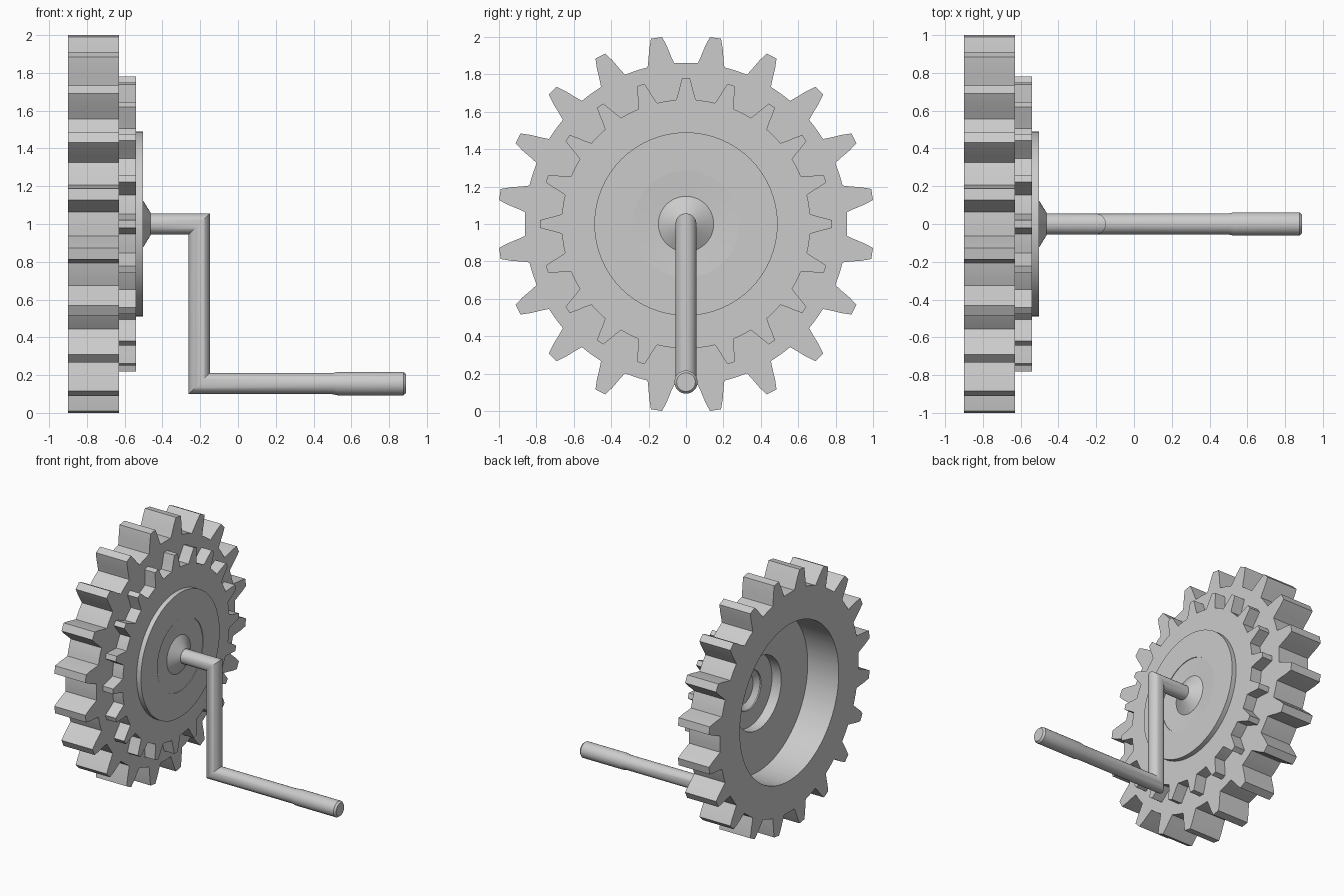
import bpy, bmesh
from math import sin, cos, pi, radians

if "Cube" in bpy.data.objects:
    bpy.data.objects.remove(bpy.data.objects["Cube"])

CZ = 1.0  # height of the gear axis


def finish(bm, name):
    bmesh.ops.remove_doubles(bm, verts=bm.verts, dist=1e-5)
    bmesh.ops.recalc_face_normals(bm, faces=bm.faces)
    mesh = bpy.data.meshes.new(name)
    bm.to_mesh(mesh)
    bm.free()
    ob = bpy.data.objects.new(name, mesh)
    bpy.context.collection.objects.link(ob)
    bpy.context.view_layer.objects.active = ob
    ob.select_set(True)
    bpy.ops.object.shade_smooth_by_angle(angle=radians(25))
    ob.select_set(False)
    return ob


def skin(bm, rings, close=False):
    """Join a list of equal-length closed rings with quads."""
    n = len(rings[0])
    last = len(rings) if close else len(rings) - 1
    for i in range(last):
        a, b = rings[i], rings[(i + 1) % len(rings)]
        for j in range(n):
            k = (j + 1) % n
            bm.faces.new((a[j], a[k], b[k], b[j]))


def gear(name, x0, x1, hole, tooth, phase, teeth=20):
    """Toothed ring; tooth = (radius, half width) pairs from root to tip."""
    pitch = 2 * pi / teeth
    outline = []
    for t in range(teeth):
        mid = t * pitch + phase
        flank = [(r, w / r) for r, w in tooth]
        outline += [(mid - a, r) for r, a in flank]
        outline += [(mid + a, r) for r, a in reversed(flank)]
        root, a0 = flank[0]
        gap = pitch - 2 * a0
        outline += [(mid + a0 + gap * f, root) for f in (0.33, 0.67)]
    bm = bmesh.new()

    def ring(x, inner):
        return [bm.verts.new((x, (hole if inner else r) * sin(a),
                              CZ + (hole if inner else r) * cos(a)))
                for a, r in outline]
    skin(bm, [ring(x0, False), ring(x1, False), ring(x1, True), ring(x0, True)], True)
    return finish(bm, name)


def lathe(name, profile, n=64):
    """Revolve closed (x, r) profile about the gear axis."""
    bm = bmesh.new()
    rings = []
    for x, r in profile:
        rings.append([bm.verts.new((x, r * sin(2 * pi * j / n), CZ + r * cos(2 * pi * j / n)))
                      for j in range(n)])
    skin(bm, rings, True)
    bmesh.ops.remove_doubles(bm, verts=bm.verts, dist=1e-5)
    bmesh.ops.dissolve_degenerate(bm, edges=bm.edges, dist=1e-5)
    return finish(bm, name)


# Large hollow gear and the smaller gear on its face
gear("large_gear", -0.9, -0.63, 0.615,
     [(0.862, 0.072), (0.905, 0.06), (0.955, 0.048), (1.008, 0.03)], pi / 20)
gear("small_gear", -0.63, -0.54, 0.285,
     [(0.665, 0.053), (0.70, 0.042), (0.74, 0.032), (0.782, 0.02)], 0)

# Stepped hub with conical boss, hollow at the back
lathe("hub", [(-0.54, 0.285), (-0.54, 0.49), (-0.503, 0.49), (-0.503, 0.285),
              (-0.508, 0.285), (-0.517, 0.148), (-0.463, 0.06), (-0.463, 0.0),
              (-0.50, 0.0), (-0.50, 0.12), (-0.535, 0.155), (-0.545, 0.155),
              (-0.55, 0.285)])

# Crank: (x, z, radius, mitred) stations along the bent rod and its grip
bm = bmesh.new()
N = 32
stations = [(-0.49, CZ, 0.056, 0), (-0.205, CZ, 0.056, 1), (-0.205, 0.155, 0.056, 1),
            (0.50, 0.155, 0.056, 0), (0.53, 0.155, 0.062, 0),
            (0.875, 0.155, 0.062, 0), (0.89, 0.155, 0.05, 0)]
rings = []
for x, z, r, mitre in stations:
    rings.append([bm.verts.new((x + mitre * r * cos(2 * pi * j / N), r * sin(2 * pi * j / N),
                                z + r * cos(2 * pi * j / N))) for j in range(N)])
skin(bm, rings)
bm.faces.new(rings[0])
bm.faces.new(rings[-1])
finish(bm, "crank_handle")
